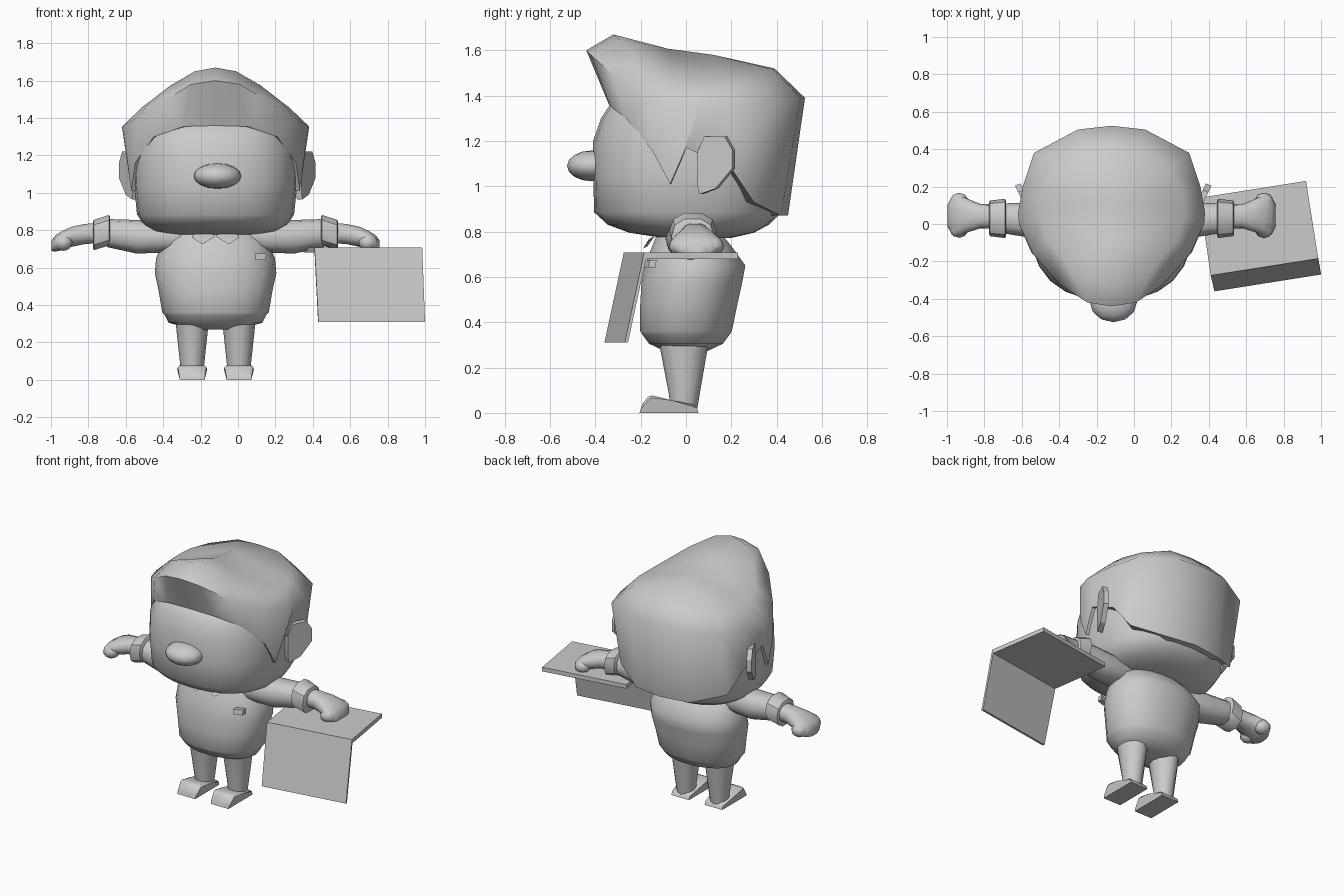
import bpy, bmesh, math
from mathutils import Vector

if "Cube" in bpy.data.objects:
    bpy.data.objects.remove(bpy.data.objects["Cube"])

CX = -0.12  # middle of the figure

grey = bpy.data.materials.new("plain_grey")
grey.diffuse_color = (0.6, 0.6, 0.6, 1)
grey.use_nodes = True
grey.node_tree.nodes["Principled BSDF"].inputs["Base Color"].default_value = grey.diffuse_color


def finish(name, bm, angle=40):
    bmesh.ops.remove_doubles(bm, verts=bm.verts, dist=0.0005)
    bmesh.ops.recalc_face_normals(bm, faces=bm.faces)
    me = bpy.data.meshes.new(name)
    bm.to_mesh(me)
    bm.free()
    me.materials.append(grey)
    ob = bpy.data.objects.new(name, me)
    bpy.context.collection.objects.link(ob)
    bpy.ops.object.select_all(action='DESELECT')
    ob.select_set(True)
    bpy.context.view_layer.objects.active = ob
    bpy.ops.object.shade_smooth_by_angle(angle=math.radians(angle))
    return ob


def loft(name, rings, angle=40):
    """Skin a list of point rings and cap both ends."""
    bm = bmesh.new()
    vs = [[bm.verts.new(p) for p in r] for r in rings]
    n = len(rings[0])
    for a, b in zip(vs, vs[1:]):
        for i in range(n):
            j = (i + 1) % n
            bm.faces.new((a[i], a[j], b[j], b[i]))
    bm.faces.new(vs[0])
    bm.faces.new(vs[-1])
    return finish(name, bm, angle)


def oval(rx, ry, n, power=2.0):
    pts = []
    for i in range(n):
        t = 2 * math.pi * i / n
        c, s = math.cos(t), math.sin(t)
        pts.append((rx * math.copysign(abs(c) ** (2 / power), c),
                    ry * math.copysign(abs(s) ** (2 / power), s)))
    return pts


def upright(name, cx, rows, n, power=2.0, angle=40):
    """Rows are (z, half width, front y, back y)."""
    rings = [[(cx + u, (f + b) / 2 + v, z) for u, v in oval(w, (b - f) / 2, n, power)]
             for z, w, f, b in rows]
    return loft(name, rings, angle)


def sideways(name, s, rows, n, angle=40):
    """Rows are (distance from middle, y, z, half depth, half height)."""
    rings = [[(CX + s * d, y + u, z + v) for u, v in oval(ry, rz, n, 2.3)]
             for d, y, z, ry, rz in rows]
    return loft(name, rings, angle)


def ball(name, centre, size, seg=12):
    bm = bmesh.new()
    bmesh.ops.create_uvsphere(bm, u_segments=seg, v_segments=8, radius=1)
    for v in bm.verts:
        v.co = Vector(centre) + Vector(a * b for a, b in zip(v.co, size))
    return finish(name, bm, 60)


def slab(name, outline, offset):
    off = Vector(offset)
    return loft(name, [[Vector(p) for p in outline], [Vector(p) + off for p in outline]], 25)


# Head and nose
upright("head", CX, [(.772, .22, -.10, .2), (.795, .33, -.25, .3), (.83, .385, -.345, .365),
                     (.885, .42, -.405, .42), (1.05, .437, -.41, .43),
                     (1.2, .435, -.41, .45), (1.30, .415, -.375, .44),
                     (1.36, .40, -.335, .42), (1.42, .25, -.2, .3)], 24, 2.4, 70)
ball("nose", (-.11, -.415, 1.09), (.127, .11, .068))

# Hair: columns from brow to nape, each with lower edge, widest point, upper edge
columns = [
    ((0, -.34, 1.36), (0, -.44, 1.60), (0, -.32, 1.67)),
    ((.17, -.335, 1.355), (.13, -.42, 1.58), (.11, -.30, 1.65)),
    ((.33, -.265, 1.30), (.28, -.32, 1.49), (.24, -.21, 1.575)),
    ((.43, -.15, 1.16), (.42, -.16, 1.40), (.35, -.08, 1.49)),
    ((.45, -.07, 1.01), (.495, 0, 1.36), (.39, .04, 1.46)),
    ((.455, 0, 1.17), (.50, .06, 1.35), (.39, .12, 1.46)),
    ((.455, .2, 1.08), (.475, .2, 1.36), (.37, .19, 1.47)),
    ((.40, .3, .93), (.415, .38, 1.37), (.31, .30, 1.48)),
    ((.2, .42, .87), (.18, .505, 1.39), (.15, .385, 1.515)),
    ((0, .45, .87), (0, .525, 1.39), (0, .39, 1.52)),
]
bm = bmesh.new()
for s in (1, -1):
    def vert(p):
        return bm.verts.new((CX + s * p[0], p[1], p[2]))
    cols = [[vert((lo[0] * .85, lo[1] * .85, lo[2])), vert(lo), vert(mid), vert(top)]
            for lo, mid, top in columns]
    for a, b in zip(cols, cols[1:]):
        for k in range(3):
            bm.faces.new((a[k], b[k], b[k + 1], a[k + 1]))
    front, back = vert((0, -.08, 1.607)), vert((0, .12, 1.58))
    for i in range(9):
        bm.faces.new((cols[i][3], cols[i + 1][3], front if i < 4 else back))
    bm.faces.new((cols[4][3], back, front))
finish("hair", bm, 58)

# Torso with hem
upright("torso", CX, [(.27, .12, -.09, .09), (.305, .25, -.165, .165), (.345, .27, -.195, .195),
                      (.36, .285, -.205, .205), (.48, .305, -.205, .23), (.57, .325, -.20, .25),
                      (.65, .318, -.185, .265), (.74, .28, -.15, .2),
                      (.81, .2, -.12, .14)], 18, 2.2, 50)

# Paired parts
for s, side in ((1, "right"), (-1, "left")):
    ear = [(.05, 1.0), (.05, 1.15), (.08, 1.22), (.17, 1.22), (.205, 1.16),
           (.205, 1.08), (.13, .99), (.06, .965)]
    root = .46 if s > 0 else .442
    slab(side + "_ear", [(CX + s * (root + (y - .05) * .48), y, z) for y, z in ear],
         (-s * .03, .012, 0))
    sideways(side + "_sleeve", s, [(.18, 0, .765, .09, .075), (.30, .01, .765, .098, .085),
                                   (.42, .02, .765, .095, .09), (.58, .03, .785, .08, .075)], 12)
    sideways(side + "_cuff", s, [(.565, .03, .80, .095, .08), (.57, .03, .80, .105, .085),
                                 (.65, .03, .775, .095, .085), (.655, .03, .775, .085, .075)], 10)
    sideways(side + "_hand", s, [(.62, .04, .785, .065, .055), (.70, .042, .78, .065, .055),
                                 (.77, .045, .765, .09, .055), (.82, .045, .745, .115, .052),
                                 (.855, .045, .73, .10, .045), (.876, .045, .718, .06, .03)],
             14, 70)
    for k, (d, y, r) in enumerate(((.815, .115, .052), (.815, -.022, .052))):
        ball(f"{side}_finger_{k + 1}", (CX + s * d, y, .735), (r, r, .045), 10)
    x = CX + s * .125
    upright(side + "_leg", x, [(.02, .058, -.07, .05), (.08, .064, -.075, .06),
                               (.34, .092, -.125, .105)], 12)
    # Shoe: side profile narrowed at heel and toe
    shoe = [(-.205, 0), (-.2, .03), (-.16, .08), (-.06, .055), (.045, .035), (.055, 0)]
    bm = bmesh.new()
    rows = [[bm.verts.new((x + w * (.066 if i in (0, 1, 4, 5) else .08), y, z))
             for i, (y, z) in enumerate(shoe)] for w in (-1, 1)]
    for row in rows:
        bm.faces.new(row)
    for i in range(6):
        j = (i + 1) % 6
        bm.faces.new((rows[0][i], rows[0][j], rows[1][j], rows[1][i]))
    bmesh.ops.bevel(bm, geom=[e for e in bm.edges if min(v.co.z for v in e.verts) > .02],
                    offset=.012, segments=1, affect='EDGES')
    finish(side + "_shoe", bm)
    # Collar flap
    slab(side + "_collar", [(CX + s * .005, -.165, .765), (CX + s * .07, -.19, .725),
                            (CX + s * .125, -.165, .76), (CX + s * .07, -.12, .80)],
         (0, .02, .01))

# Chest pocket flap
slab("pocket_flap", [(.09, -.185, .642), (.15, -.165, .642), (.15, -.16, .675),
                     (.09, -.18, .675)], (0, .03, 0))

# Folded board: flat leaf and hanging leaf
slab("flat_leaf", [(.41, -.275, .68), (.985, -.185, .68), (.92, .23, .68), (.35, .14, .68)],
     (0, 0, .028))
slab("hanging_leaf", [(.41, -.275, .705), (.985, -.185, .705), (1.0, -.27, .31), (.43, -.36, .31)],
     (-.002, .014, 0))
